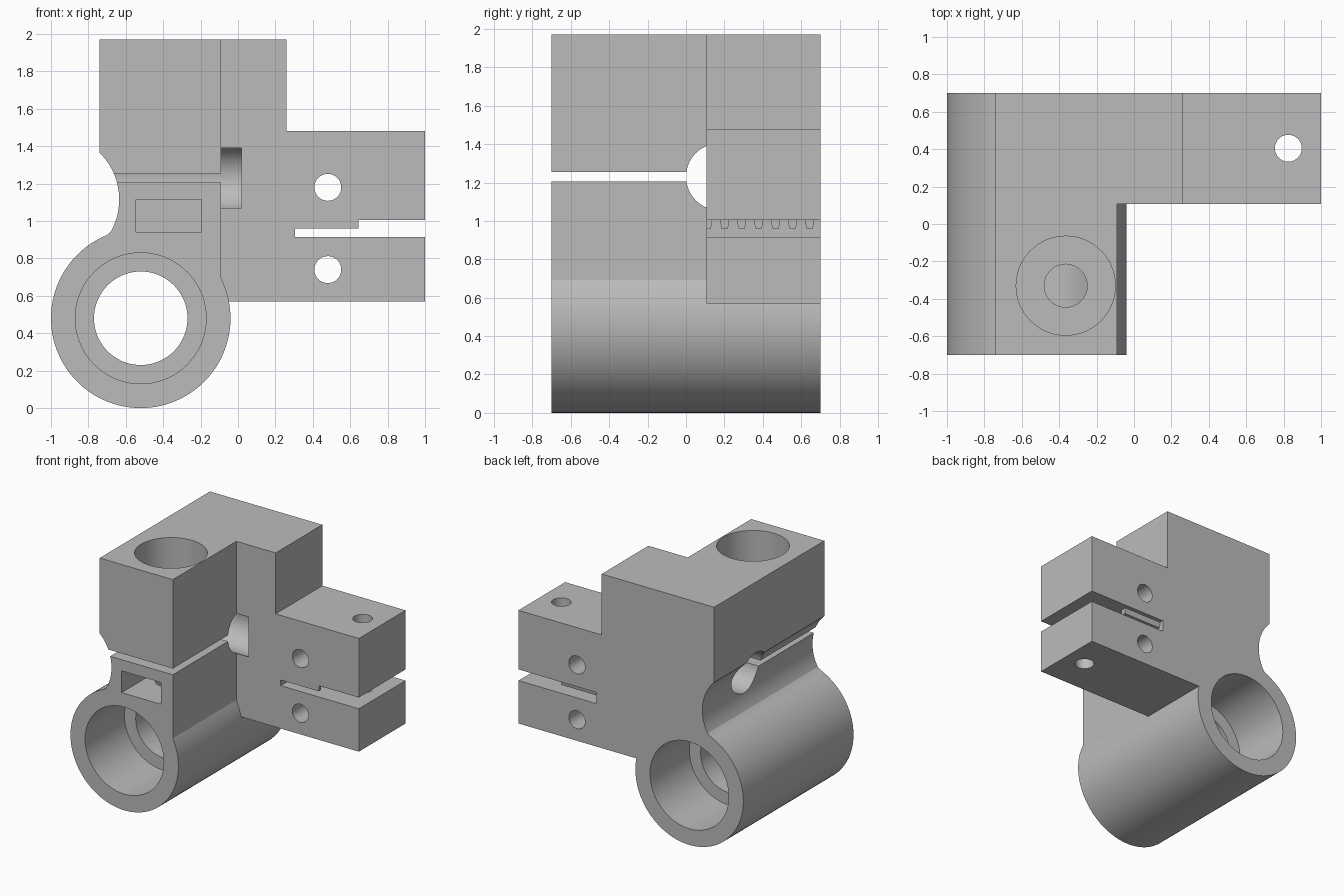
import bpy, bmesh, math
from mathutils import Vector

if "Cube" in bpy.data.objects:
    bpy.data.objects.remove(bpy.data.objects["Cube"])

AXES = {'X': lambda a, b, t: Vector((t, a, b)),   # profile in y,z
        'Y': lambda a, b, t: Vector((a, t, b)),   # profile in x,z
        'Z': lambda a, b, t: Vector((a, b, t))}   # profile in x,y


def prism(name, pts, axis, lo, hi):
    """Extrude a 2D profile along an axis."""
    bm = bmesh.new()
    place = AXES[axis]
    a = [bm.verts.new(place(u, v, lo)) for u, v in pts]
    b = [bm.verts.new(place(u, v, hi)) for u, v in pts]
    bm.faces.new(a)
    bm.faces.new(b)
    for i in range(len(pts)):
        j = (i + 1) % len(pts)
        bm.faces.new((a[i], a[j], b[j], b[i]))
    bmesh.ops.recalc_face_normals(bm, faces=bm.faces)
    me = bpy.data.meshes.new(name)
    bm.to_mesh(me)
    bm.free()
    ob = bpy.data.objects.new(name, me)
    bpy.context.collection.objects.link(ob)
    return ob


def arc(cu, cv, r, a0, a1, n):
    return [(cu + r * math.cos(a0 + (a1 - a0) * i / n),
             cv + r * math.sin(a0 + (a1 - a0) * i / n)) for i in range(n + 1)]


def rod(name, cu, cv, r, axis, lo, hi, n=64):
    return prism(name, arc(cu, cv, r, 0, 2 * math.pi, n)[:-1], axis, lo, hi)


def box(name, x0, x1, y0, y1, z0, z1):
    return prism(name, [(x0, y0), (x1, y0), (x1, y1), (x0, y1)], 'Z', z0, z1)


def combine(target, other, op):
    other.hide_render = True
    m = target.modifiers.new("bool", 'BOOLEAN')
    m.operation, m.solver, m.object = op, 'EXACT', other
    bpy.context.view_layer.objects.active = target
    bpy.ops.object.modifier_apply(modifier=m.name)
    bpy.data.objects.remove(other)


# Main body: upright block with round side notch, merging into the bearing tube
BX, BZ, BR = -0.52, 0.48, 0.48          # bearing tube
NX, NZ, NR = -0.985, 1.115, 0.35        # side notch
outline = [(-0.09, 1.97), (-0.74, 1.97)]
outline += arc(NX, NZ, NR, math.atan2(0.25, 0.245), math.atan2(-0.178, 0.31), 24)
outline += arc(BX, BZ, BR, math.atan2(0.454, -0.155), 2 * math.pi + math.acos(0.43 / BR), 80)[1:]
body = prism("carriage_bracket", outline, 'Y', -0.7, 0.7)

# Rear plate with stepped clamp arm and its horizontal gap
arm = prism("clamp_arm", [
    (-0.2, 0.57), (1, 0.57), (1, 0.915), (0.305, 0.915), (0.305, 0.96),
    (0.645, 0.96), (0.645, 1.005), (1, 1.005), (1, 1.48), (0.26, 1.48),
    (0.26, 1.97), (-0.2, 1.97)], 'Y', 0.107, 0.7)
combine(body, arm, 'UNION')

cutters = [
    # Bearing bore with a wider seat at each end
    rod("bore", BX, BZ, 0.25, 'Y', -0.8, 0.8, 72),
    rod("front_seat", BX, BZ, 0.35, 'Y', -0.8, -0.2, 72),
    rod("back_seat", BX, BZ, 0.35, 'Y', 0.2, 0.8, 72),
    # Flex slot and its round relief
    box("flex_slot", -1, -0.05, -0.8, 0.08, 1.205, 1.255),
    rod("relief_hole", 0.174, 1.23, 0.174, 'X', -1, 0.02),
    # Clamp screw, screw head recess and nut pocket
    rod("screw_head_recess", -0.365, -0.33, 0.265, 'Z', 1.5, 2.1),
    rod("screw_hole", -0.365, -0.33, 0.115, 'Z', 0.55, 2.1, 48),
    box("nut_pocket", -0.545, -0.195, -0.8, -0.155, 0.94, 1.115),
    # Arm screw holes
    rod("arm_hole_upper", 0.48, 1.18, 0.072, 'Y', 0, 0.8, 40),
    rod("arm_hole_lower", 0.48, 0.74, 0.072, 'Y', 0, 0.8, 40),
    rod("arm_hole_vertical", 0.825, 0.405, 0.072, 'Z', 0.4, 1.6, 40),
]
# Belt tooth grooves in the roof of the arm gap
for k in range(7):
    c = 0.157 + 0.0885 * k
    cutters.append(prism("belt_groove", [
        (c - 0.029, 0.95), (c + 0.029, 0.95), (c + 0.02, 1.005), (c - 0.02, 1.005)],
        'X', 0.305, 0.66))
for c in cutters:
    combine(body, c, 'DIFFERENCE')

# Single grey finish
grey = bpy.data.materials.new("plain_grey")
grey.diffuse_color = (0.5, 0.5, 0.5, 1)
grey.use_nodes = True
grey.node_tree.nodes["Principled BSDF"].inputs["Base Color"].default_value = grey.diffuse_color
body.data.materials.clear()
body.data.materials.append(grey)
for p in body.data.polygons:
    p.material_index = 0

bpy.ops.object.select_all(action='DESELECT')
body.select_set(True)
bpy.context.view_layer.objects.active = body
bpy.ops.object.shade_smooth_by_angle(angle=math.radians(20))
